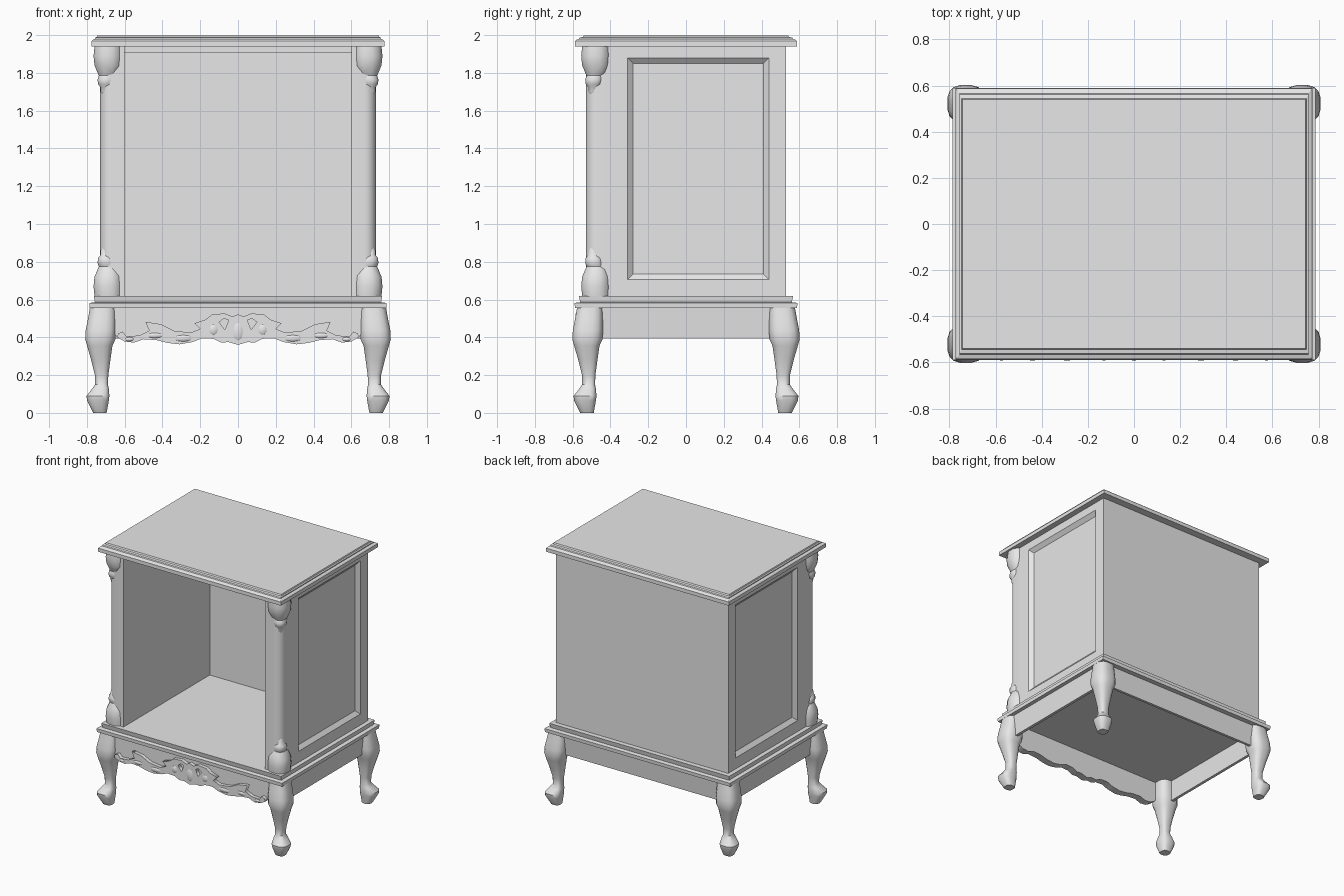
import bpy, bmesh, math

if "Cube" in bpy.data.objects:
    bpy.data.objects.remove(bpy.data.objects["Cube"])

mat = bpy.data.materials.new("grey paint")
mat.diffuse_color = (0.8, 0.8, 0.8, 1)
mat.use_nodes = True
mat.node_tree.nodes["Principled BSDF"].inputs["Base Color"].default_value = mat.diffuse_color


def finish(name, bm, smooth=False):
    bmesh.ops.recalc_face_normals(bm, faces=bm.faces)
    me = bpy.data.meshes.new(name)
    bm.to_mesh(me)
    bm.free()
    me.materials.append(mat)
    ob = bpy.data.objects.new(name, me)
    bpy.context.collection.objects.link(ob)
    if smooth:
        bpy.ops.object.select_all(action='DESELECT')
        ob.select_set(True)
        bpy.context.view_layer.objects.active = ob
        bpy.ops.object.shade_smooth_by_angle(angle=math.radians(38))
    return ob


def loft(name, rings, smooth=False):
    """Skin a stack of equal-length rings and cap both ends."""
    bm = bmesh.new()
    vs = [[bm.verts.new(p) for p in r] for r in rings]
    n = len(vs[0])
    for a, b in zip(vs, vs[1:]):
        for i in range(n):
            j = (i + 1) % n
            bm.faces.new((a[i], a[j], b[j], b[i]))
    bm.faces.new(vs[0][::-1])
    bm.faces.new(vs[-1])
    return finish(name, bm, smooth)


def rect(hx, hy, z):
    return [(-hx, -hy, z), (hx, -hy, z), (hx, hy, z), (-hx, hy, z)]


def box(name, x0, x1, y0, y1, z0, z1):
    return loft(name, [[(x0, y0, z), (x1, y0, z), (x1, y1, z), (x0, y1, z)] for z in (z0, z1)])


def corner_post(name, sections, sx, sy, offset, n=16, power=0.7):
    """Rounded-square sections (z, inner, outer) running down one corner."""
    rings = []
    for z, a, b in sections:
        c, r = (a + b) / 2, (b - a) / 2
        ring = []
        for i in range(n):
            t = 2 * math.pi * (i + 0.5) / n
            u = math.copysign(abs(math.cos(t)) ** power, math.cos(t))
            v = math.copysign(abs(math.sin(t)) ** power, math.sin(t))
            ring.append((sx * (c + r * u), sy * (c - offset + r * v), z))
        rings.append(ring)
    return loft(name, rings, True)


def plate(name, outlines, y0, y1, bevel=0.0):
    """Flat xz outlines (inner ones become holes) given depth from y0 to y1."""
    cu = bpy.data.curves.new(name, 'CURVE')
    cu.dimensions = '2D'
    cu.fill_mode = 'BOTH'
    cu.extrude = (y1 - y0) / 2 - bevel
    cu.bevel_depth = bevel
    cu.bevel_resolution = 0
    cu.offset = -bevel
    for pts in outlines:
        sp = cu.splines.new('POLY')
        sp.points.add(len(pts) - 1)
        for p, (x, z) in zip(sp.points, pts):
            p.co = (x, z, 0, 1)
        sp.use_cyclic_u = True
    tmp = bpy.data.objects.new(name + "_outline", cu)
    bpy.context.collection.objects.link(tmp)
    dg = bpy.context.evaluated_depsgraph_get()
    me = bpy.data.meshes.new_from_object(tmp.evaluated_get(dg))
    bm = bmesh.new()
    bm.from_mesh(me)
    bpy.data.objects.remove(tmp)
    bpy.data.meshes.remove(me)
    bmesh.ops.remove_doubles(bm, verts=bm.verts, dist=1e-5)
    for v in bm.verts:  # stand the plate upright
        x, z, d = v.co
        v.co = (x, (y0 + y1) / 2 - d, z)
    for f in bm.faces:
        f.material_index = 0
    return finish(name, bm)


def mirrored(half):
    """Close a right-hand outline by mirroring it in x."""
    return half + [(-x, z) for x, z in reversed(half) if x > 0]


# moulded top and plinth
loft("top_board", [rect(.775, .588, 1.94), rect(.775, .588, 1.968), rect(.768, .581, 1.975),
                   rect(.757, .566, 1.98), rect(.757, .562, 1.987), rect(.747, .545, 1.99),
                   rect(.744, .54, 2.0)])
loft("plinth", [rect(.785, .588, .555), rect(.787, .59, .582), rect(.758, .56, .586),
                rect(.763, .567, .62)])

# cabinet shell
box("back_panel", -.73, .73, .515, .53, .62, 1.94)
box("header", -.61, .61, -.515, .52, 1.905, 1.94)
for side, s in (("left", -1), ("right", 1)):
    # side wall with bevelled recessed panel
    def side_ring(x, y0, y1, z0, z1):
        return [(s * x, y0, z0), (s * x, y1, z0), (s * x, y1, z1), (s * x, y0, z1)]
    loft(side + "_wall", [side_ring(.60, -.40, .53, .62, 1.94), side_ring(.73, -.40, .53, .62, 1.94),
                          side_ring(.73, -.31, .44, .705, 1.88), side_ring(.705, -.28, .41, .735, 1.85)])
    # rounded front column
    prof = [(.60, -.40), (.60, -.53), (.67, -.53)]
    prof += [(.67 + .06 * math.sin(t), -.47 - .06 * math.cos(t))
             for t in [math.pi / 2 * i / 6 for i in range(1, 7)]] + [(.73, -.40)]
    loft(side + "_column", [[(s * x, y, z) for x, y in prof] for z in (.62, 1.94)], True)

# carved leaf ornaments at both ends of the columns
leaf = [(1.94, .61, .762), (1.89, .61, .767), (1.84, .613, .762), (1.80, .625, .745),
        (1.785, .645, .738), (1.765, .648, .745), (1.74, .655, .742), (1.725, .668, .73),
        (1.70, .675, .728), (1.68, .685, .718), (1.672, .695, .708)]
for side, s in (("left", -1), ("right", 1)):
    corner_post(side + "_upper_ornament", leaf, s, -1, .21, 12, .85)
    corner_post(side + "_lower_ornament", [(2.56 - z, a, b) for z, a, b in leaf], s, -1, .21, 12, .85)

# cabriole legs
leg = [(.556, .645, .785), (.50, .645, .795), (.44, .645, .807), (.39, .648, .81),
       (.355, .664, .80), (.28, .675, .778), (.20, .686, .758), (.15, .688, .757),
       (.125, .683, .775), (.09, .68, .803), (.065, .683, .80), (.0, .695, .767)]
for sx, a in ((-1, "left"), (1, "right")):
    for sy, b in ((-1, "front"), (1, "back")):
        corner_post(f"{b}_{a}_leg", leg, sx, sy, .207)

# plain sloping side and back aprons
for side, s in (("left", -1), ("right", 1)):
    loft(side + "_apron", [[(s * x, y, z) for x, z in
                            ((.72, .395), (.742, .395), (.755, .556), (.72, .556))] for y in (-.46, .46)])
loft("back_apron", [[(x, y, z) for y, z in
                     ((.515, .395), (.535, .395), (.55, .556), (.515, .556))] for x in (-.66, .66)])

# scalloped front apron
lower = [(0, .36), (.05, .375), (.09, .372), (.13, .392), (.19, .395), (.24, .375), (.31, .363),
         (.37, .37), (.43, .385), (.50, .39), (.55, .372), (.60, .378), (.64, .40)]
plate("front_apron", [mirrored(lower + [(.66, .43), (.66, .556)])], -.558, -.53)

# raised carving with pierced diamonds
upper = [(.635, .42), (.61, .43), (.59, .405), (.52, .41), (.47, .435), (.49, .482), (.41, .47),
         (.34, .435), (.25, .425), (.20, .445), (.23, .475), (.17, .495), (.14, .52), (.07, .527),
         (.03, .51), (0, .522)]
hole = [(.05, .49), (.075, .50), (.10, .48), (.07, .44)]
plate("front_carving", [mirrored(lower + upper), hole, [(-x, z) for x, z in hole]], -.585, -.55)

# carved bosses along the scroll
for i, (x, z, rx, rz) in enumerate([(0, .43, .035, .06), (.13, .44, .03, .035),
                                    (.29, .395, .06, .022), (.44, .41, .05, .018), (.575, .39, .03, .014)]):
    for s in ((1,) if x == 0 else (1, -1)):
        bm = bmesh.new()
        bmesh.ops.create_uvsphere(bm, u_segments=10, v_segments=6, radius=1)
        for v in bm.verts:
            v.co = (s * x + v.co.x * rx, -.575 + v.co.y * .017, z + v.co.z * rz)
        finish(f"carving_boss_{i}_{'right' if s > 0 else 'left'}", bm, True)
